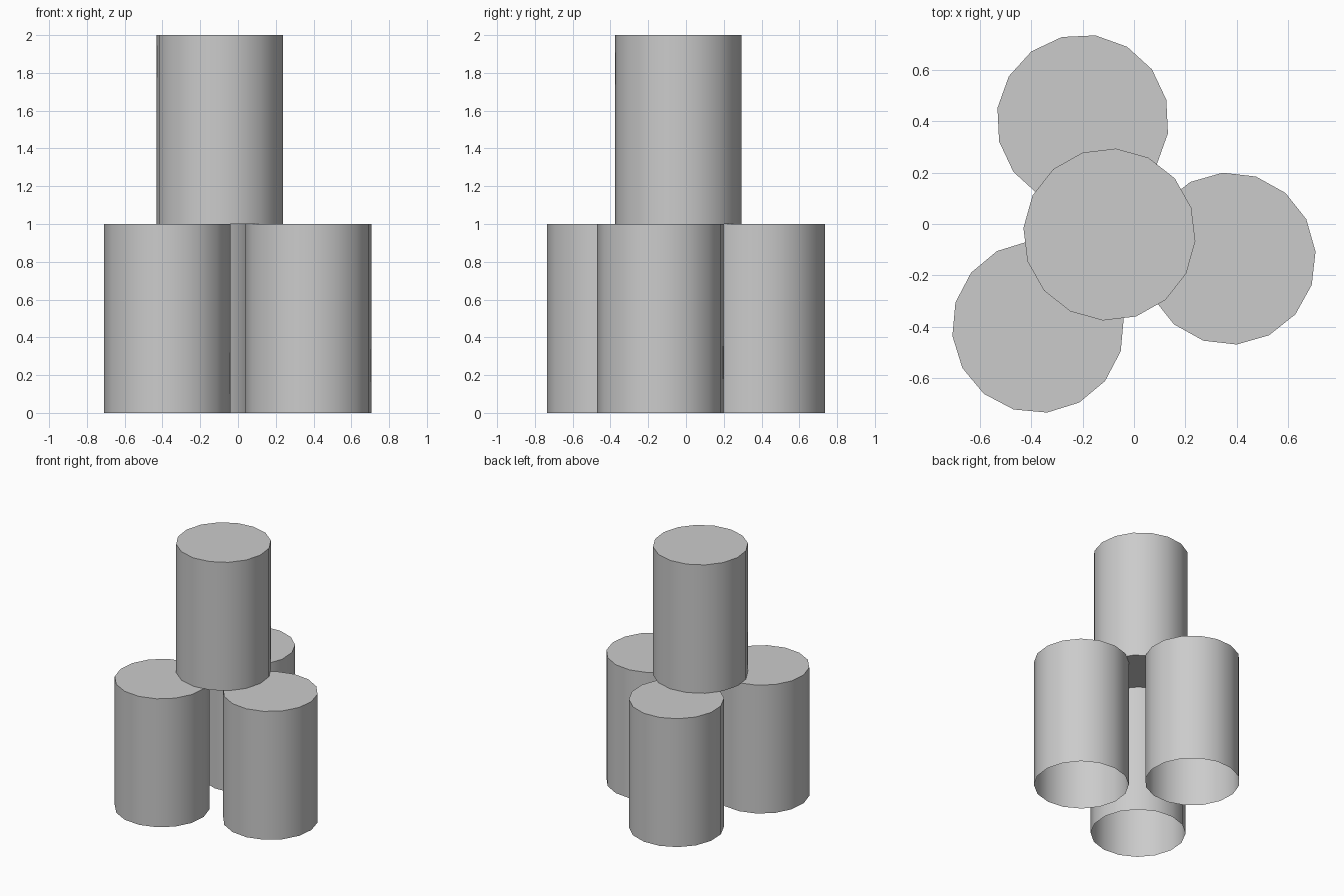
import bpy
import bmesh
from math import radians
from mathutils import Matrix

cube = bpy.data.objects.get("Cube")
if cube:
    bpy.data.objects.remove(cube, do_unlink=True)

RADIUS, HEIGHT, SIDES = 0.336, 1.0, 16

# Single plain grey
grey = bpy.data.materials.new("plain_grey")
grey.use_nodes = True
colour = (0.6, 0.6, 0.6, 1)
grey.diffuse_color = colour
grey.node_tree.nodes["Principled BSDF"].inputs["Base Color"].default_value = colour


def add_drum(name, x, y, base, turn, open_bottom):
    """A sixteen-sided drum, turned about its axis, with an optional open underside."""
    bm = bmesh.new()
    bmesh.ops.create_cone(bm, cap_ends=True, segments=SIDES, radius1=RADIUS,
                          radius2=RADIUS, depth=HEIGHT,
                          matrix=Matrix.Translation((0, 0, HEIGHT / 2)))
    if open_bottom:
        under = [f for f in bm.faces if f.normal.z < -0.5]
        bmesh.ops.delete(bm, geom=under, context='FACES_ONLY')
    # Smooth wall, flat caps with a crisp rim
    for f in bm.faces:
        f.smooth = abs(f.normal.z) < 0.5
    for e in bm.edges:
        e.smooth = all(f.smooth for f in e.link_faces)
    mesh = bpy.data.meshes.new(name)
    bm.to_mesh(mesh)
    bm.free()
    mesh.materials.append(grey)
    obj = bpy.data.objects.new(name, mesh)
    obj.location = (x, y, base)
    obj.rotation_euler.z = radians(turn)
    bpy.context.collection.objects.link(obj)


# Three standing drums, open underneath
add_drum("left_drum", 0.373, -0.135, 0, 4.7, True)
add_drum("right_drum", -0.374, -0.401, 0, 6, True)
add_drum("back_drum", -0.2, 0.403, 0, 14, True)

# Closed drum stacked on top
add_drum("top_drum", -0.096, -0.041, HEIGHT, -4.4, False)
